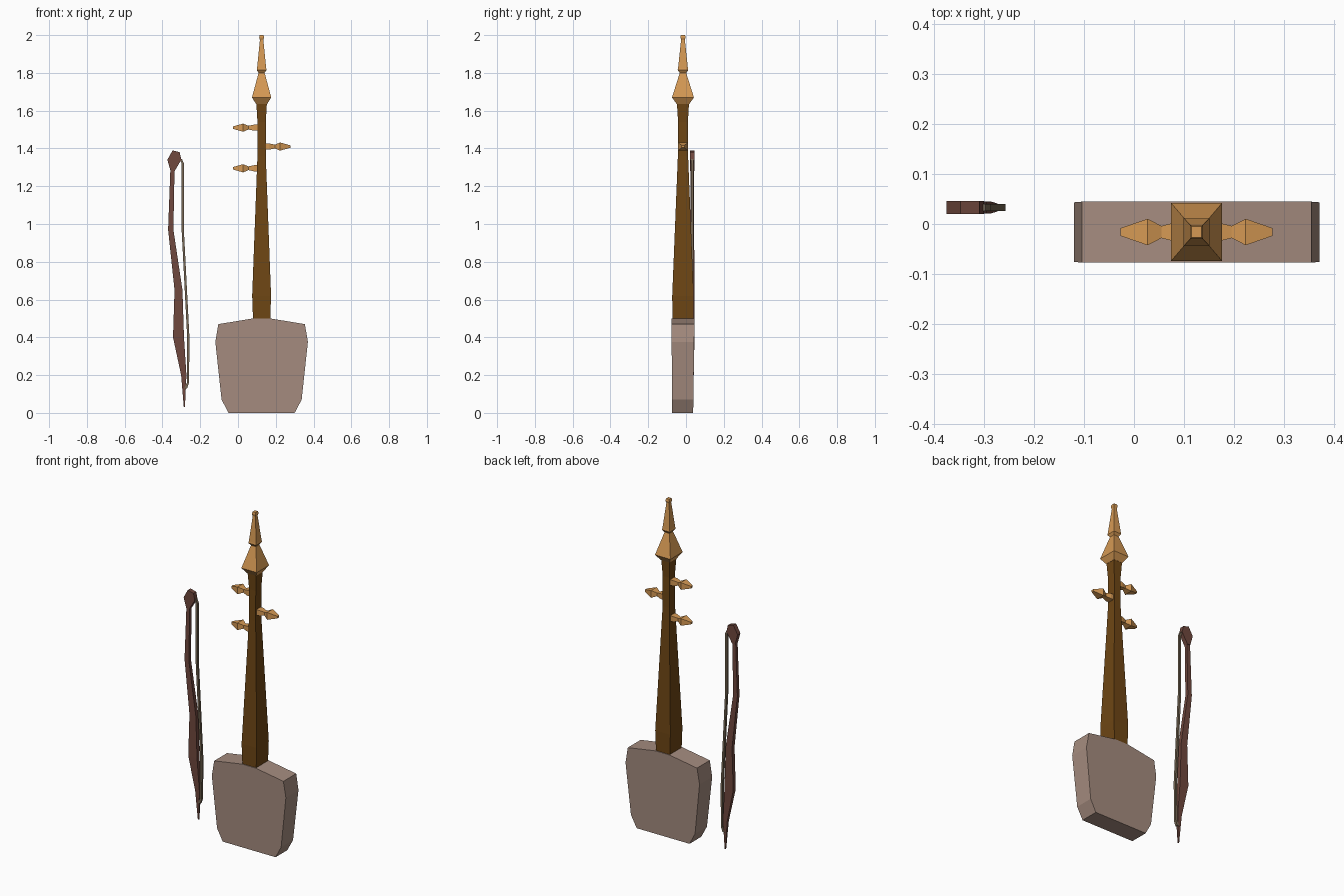
import bpy, bmesh
from mathutils import Vector

if "Cube" in bpy.data.objects:
    bpy.data.objects.remove(bpy.data.objects["Cube"])

CX, CY = 0.125, -0.016   # instrument axis


def material(name, rgb):
    m = bpy.data.materials.new(name)
    m.diffuse_color = (*rgb, 1)
    m.use_nodes = True
    m.node_tree.nodes["Principled BSDF"].inputs["Base Color"].default_value = m.diffuse_color
    return m


SKIN = material("pale brown body", (0.376, 0.262, 0.212))
DARK = material("dark neck wood", (0.156, 0.061, 0.007))
GOLD = material("golden wood", (0.665, 0.318, 0.088))
BOW = material("red brown bow wood", (0.162, 0.065, 0.048))
HAIR = material("bow hair", (0.188, 0.141, 0.091))


def finish(name, bm, mat):
    bmesh.ops.recalc_face_normals(bm, faces=bm.faces)
    me = bpy.data.meshes.new(name)
    bm.to_mesh(me)
    bm.free()
    me.materials.append(mat)
    ob = bpy.data.objects.new(name, me)
    bpy.context.collection.objects.link(ob)
    return ob


def loft(name, rings, mat):
    """Square-section loft: each ring is (centre, half side u, half side v)."""
    bm = bmesh.new()
    loops = []
    for c, u, v in rings:
        c, u, v = Vector(c), Vector(u), Vector(v)
        loops.append([bm.verts.new(c + a * u + b * v)
                      for a, b in ((-1, -1), (1, -1), (1, 1), (-1, 1))])
    for p, q in zip(loops, loops[1:]):
        for i in range(4):
            j = (i + 1) % 4
            bm.faces.new((p[i], p[j], q[j], q[i]))
    bm.faces.new(loops[0])
    bm.faces.new(loops[-1])
    return finish(name, bm, mat)


def upright(name, rows, mat):
    """Rows of (x, y, z, half width x, half depth y)."""
    return loft(name, [((x, y, z), (hx, 0, 0), (0, hy, 0))
                       for x, y, z, hx, hy in rows], mat)


def slab(name, outline, front, back, mat):
    """Extrude an x-z outline between two y functions of z."""
    bm = bmesh.new()
    f = [bm.verts.new((x, front(z), z)) for x, z in outline]
    b = [bm.verts.new((x, back(z), z)) for x, z in outline]
    bm.faces.new(f)
    bm.faces.new(b)
    for i in range(len(f)):
        j = (i + 1) % len(f)
        bm.faces.new((f[i], f[j], b[j], b[i]))
    return finish(name, bm, mat)


# Sound box, mirrored half profile
half = [(0.175, 0), (0.212, 0.07), (0.245, 0.376), (0.229, 0.47), (0.045, 0.50)]
outline = [(CX + x, z) for x, z in half] + [(CX - x, z) for x, z in reversed(half)]
slab("sound_box", outline, lambda z: -0.073 - 0.008 * z,
     lambda z: 0.038 + 0.014 * z, SKIN)

# Neck
upright("neck", [(CX, CY, z, hx, hy) for z, hx, hy in (
    (0.48, 0.045, 0.056), (0.62, 0.050, 0.057), (1.36, 0.022, 0.027),
    (1.54, 0.022, 0.026), (1.64, 0.028, 0.032))], DARK)

# Stepped spire
upright("finial", [(CX, CY, z, hx, hy) for z, hx, hy in (
    (1.635, 0.029, 0.033), (1.67, 0.051, 0.058), (1.80, 0.016, 0.017),
    (1.815, 0.026, 0.028), (1.825, 0.024, 0.026), (1.975, 0.009, 0.010),
    (1.988, 0.013, 0.014), (2.0, 0.010, 0.011))], GOLD)

# Tuning pegs
PEG = ((0.015, 0.018), (0.040, 0.018), (0.070, 0.011),
       (0.098, 0.024), (0.152, 0.007))
for i, (side, z) in enumerate(((-1, 1.295), (1, 1.41), (-1, 1.51))):
    loft(f"tuning_peg_{i + 1}", [((CX + side * d, CY, z), (0, r * 1.1, 0), (0, 0, r * 0.9))
                                 for d, r in PEG], GOLD)

# Bow stick and head
upright("bow_stick", [(x, 0.033, z, hx, hy) for x, z, hx, hy in (
    (-0.284, 0.03, 0.003, 0.003), (-0.287, 0.20, 0.014, 0.008),
    (-0.315, 0.40, 0.029, 0.012), (-0.315, 0.65, 0.021, 0.012),
    (-0.356, 0.97, 0.014, 0.010), (-0.347, 1.29, 0.011, 0.009))], BOW)
slab("bow_head", [(-0.357, 1.28), (-0.336, 1.28), (-0.300, 1.34), (-0.309, 1.38),
                  (-0.346, 1.39), (-0.374, 1.34)],
     lambda z: 0.020, lambda z: 0.046, BOW)

# Bow hair
upright("bow_hair", [(x, 0.033, z, hx, 0.007) for x, z, hx in (
    (-0.277, 0.13, 0.008), (-0.265, 0.16, 0.006), (-0.263, 0.40, 0.006),
    (-0.276, 0.65, 0.006), (-0.292, 0.96, 0.006), (-0.292, 1.32, 0.006),
    (-0.303, 1.345, 0.006))], HAIR)
